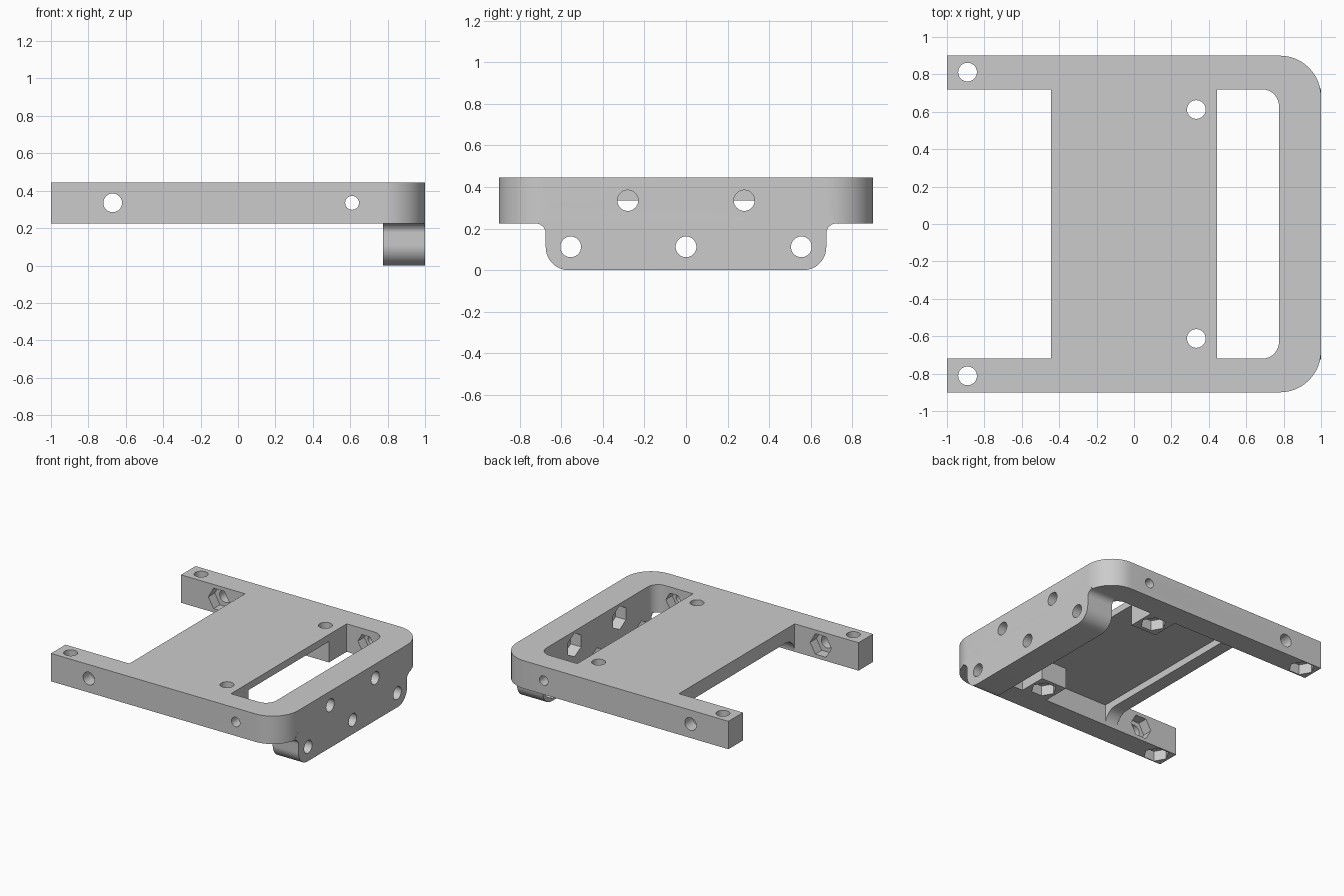
import bpy, bmesh, math

if "Cube" in bpy.data.objects:
    bpy.data.objects.remove(bpy.data.objects["Cube"])

grey = bpy.data.materials.new("light_grey")
grey.diffuse_color = (0.6, 0.6, 0.6, 1)
grey.use_nodes = True
grey.node_tree.nodes["Principled BSDF"].inputs["Base Color"].default_value = grey.diffuse_color

TOP, LOW = 0.445, 0.225       # frame top and underside heights
MID = 0.335                   # hole height, rim underside
ARM = 0.72                    # inner side of the arms
PLATE = 0.443                 # half width of the deck


def arc(cx, cy, r, a0, a1, n=12):
    return [(cx + r * math.cos(math.radians(a0 + (a1 - a0) * i / n)),
             cy + r * math.sin(math.radians(a0 + (a1 - a0) * i / n))) for i in range(n + 1)]


def ngon(cx, cy, r, n, start=0):
    return [(cx + r * math.cos(start + math.tau * i / n),
             cy + r * math.sin(start + math.tau * i / n)) for i in range(n)]


def mirrored(pts, across_v=True):
    """Close a half outline by mirroring it in its first or second coordinate."""
    flip = [(u, -v) if across_v else (-u, v) for u, v in reversed(pts)]
    return pts + flip


def prism(name, pts, axis, lo, hi):
    """Extrude a 2D outline along an axis."""
    place = {"x": lambda u, v, h: (h, u, v),
             "y": lambda u, v, h: (u, h, v),
             "z": lambda u, v, h: (u, v, h)}[axis]
    bm = bmesh.new()
    a = [bm.verts.new(place(u, v, lo)) for u, v in pts]
    b = [bm.verts.new(place(u, v, hi)) for u, v in pts]
    bm.faces.new(a)
    bm.faces.new(b)
    for i in range(len(pts)):
        j = (i + 1) % len(pts)
        bm.faces.new((a[i], a[j], b[j], b[i]))
    bmesh.ops.recalc_face_normals(bm, faces=bm.faces)
    mesh = bpy.data.meshes.new(name)
    bm.to_mesh(mesh)
    bm.free()
    ob = bpy.data.objects.new(name, mesh)
    bpy.context.collection.objects.link(ob)
    return ob


def combine(body, tool, operation="DIFFERENCE"):
    mod = body.modifiers.new("combine", "BOOLEAN")
    mod.operation, mod.solver, mod.object = operation, "EXACT", tool
    bpy.context.view_layer.objects.active = body
    bpy.ops.object.modifier_apply(modifier=mod.name)
    bpy.data.objects.remove(tool)


# Frame: two arms, deck and rounded end bar
outline = mirrored([(-PLATE, ARM), (-1, ARM), (-1, 0.9)] + arc(0.78, 0.68, 0.22, 90, 0))
frame = prism("mounting_frame", outline, "z", LOW, TOP)
frame.data.materials.append(grey)

# Hanging tab below the end bar, filleted into it
half_tab = arc(0.565, 0.11, 0.11, -90, 0) + arc(0.725, 0.175, 0.05, 180, 90) + [(0.66, 0.3)]
tab = prism("end_tab", mirrored(half_tab, False), "x", 0.775, 1.0)
tab.data.materials.append(grey)
combine(frame, tab, "UNION")

# Window between deck and end bar
window = mirrored([(PLATE, ARM)] + arc(0.685, ARM - 0.09, 0.09, 90, 0))
combine(frame, prism("window_cutter", window, "z", 0.1, 0.6))

# Hollow under the deck, leaving two corner bosses
hollow = mirrored([(-MID, ARM), (0.22, ARM), (0.22, 0.5), (0.6, 0.5)])
combine(frame, prism("hollow_cutter", hollow, "z", 0.1, 0.39))

# Arched opening under the deck rim
arch = mirrored([(ARM, 0.1)] + arc(ARM - 0.11, LOW, 0.11, 0, 90), False)
combine(frame, prism("arch_cutter", arch, "x", -0.6, -0.25))


def hole(axis, u, v, r, lo, hi):
    combine(frame, prism("hole_cutter", ngon(u, v, r, 32), axis, lo, hi))


def nut_pocket(axis, u, v, r, lo, hi, start=0):
    combine(frame, prism("pocket_cutter", ngon(u, v, r, 6, start), axis, lo, hi))


# Cross holes through both arms, with nut pockets on the inner sides
for x, r, nut in ((-0.67, 0.05, 0.093), (0.61, 0.037, 0.07)):
    hole("y", x, MID, r, -1.1, 1.1)
    for s in (-1, 1):
        nut_pocket("y", x, MID, nut, *sorted((s * 0.6, s * 0.80)))

# Vertical holes in arm ends and bosses, with nut pockets below
for x, y in ((-0.89, 0.812), (0.333, 0.612)):
    for s in (-1, 1):
        hole("z", x, s * y, 0.05, 0.0, 0.6)
        nut_pocket("z", x, s * y, 0.093, 0.1, 0.305)

# Holes through the end bar and tab, with nut pockets facing the deck
for y, z in ((-0.28, MID), (0.28, MID), (-0.555, 0.112), (0, 0.112), (0.555, 0.112)):
    hole("x", y, z, 0.05, 0.7, 1.1)
    nut_pocket("x", y, z, 0.093, 0.68, 0.865, math.pi / 2)

# Smooth the curves, keep edges sharp
bpy.ops.object.select_all(action="DESELECT")
frame.select_set(True)
bpy.context.view_layer.objects.active = frame
bpy.ops.object.shade_smooth_by_angle(angle=math.radians(30))
